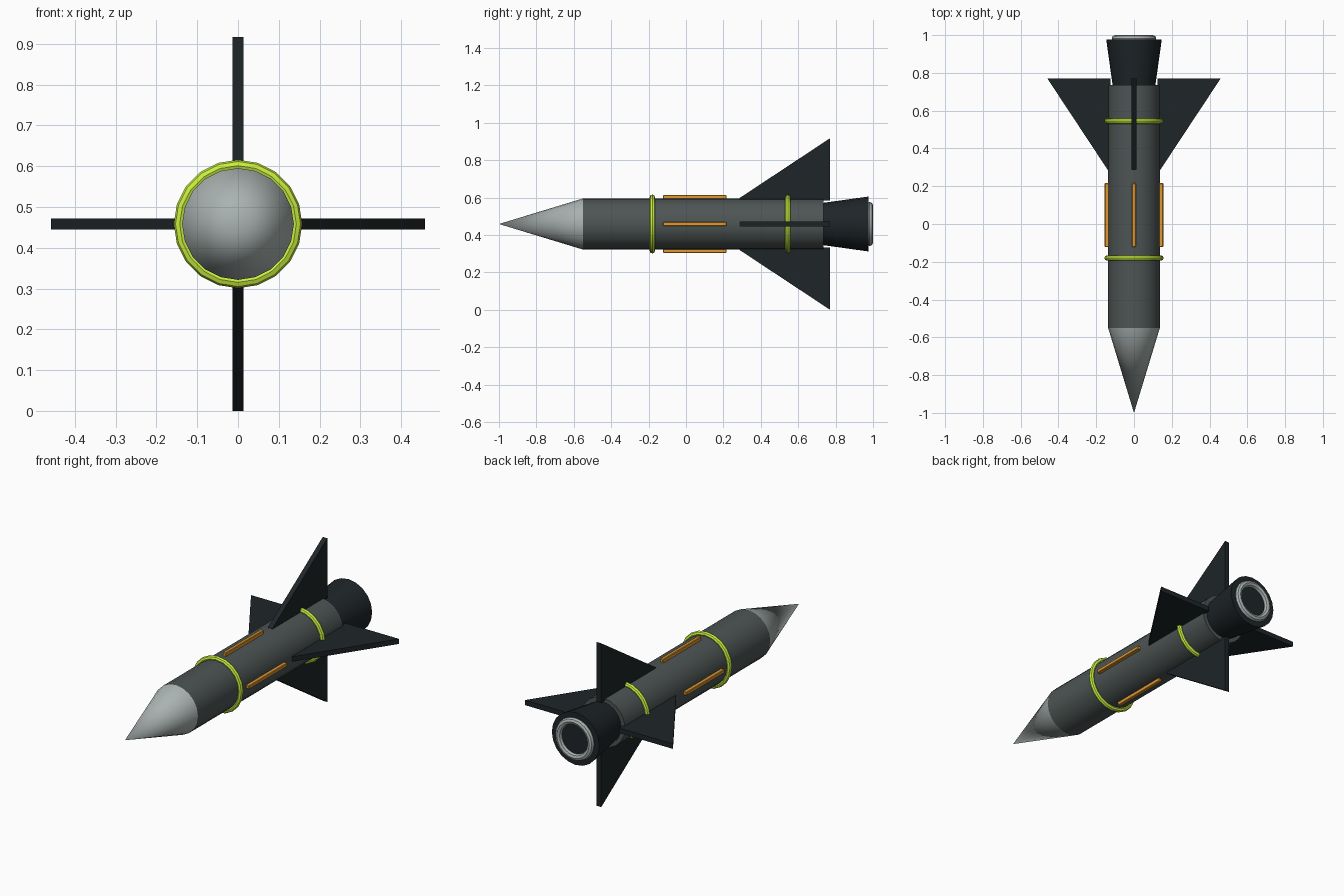
import bpy, bmesh, math
from mathutils import Matrix, Vector

if "Cube" in bpy.data.objects:
    bpy.data.objects.remove(bpy.data.objects["Cube"])

ZC = 0.4585   # height of the long axis
SIDES = 20


def mat(name, rgb):
    m = bpy.data.materials.new(name)
    m.diffuse_color = (*rgb, 1)
    m.use_nodes = True
    m.node_tree.nodes["Principled BSDF"].inputs["Base Color"].default_value = m.diffuse_color
    return m


BODY = mat("dark_grey", (0.075, 0.09, 0.088))
BLACK = mat("near_black", (0.013, 0.018, 0.021))
PALE = mat("pale_grey", (0.40, 0.45, 0.44))
LIME = mat("lime", (0.58, 0.85, 0.05))
ORANGE = mat("orange", (0.75, 0.32, 0.03))


def finish(obj, name, material, smooth=True):
    obj.name = name
    obj.data.materials.append(material)
    if smooth:
        bpy.ops.object.select_all(action='DESELECT')
        obj.select_set(True)
        bpy.context.view_layer.objects.active = obj
        bpy.ops.object.shade_smooth_by_angle(angle=math.radians(30))
    return obj


def tube(name, y0, y1, r0, r1, material):
    # rotation takes local +z to world -y, so radius1 is the rear end
    bpy.ops.mesh.primitive_cone_add(vertices=SIDES, radius1=r1, radius2=r0, depth=y1 - y0,
                                    location=(0, (y0 + y1) / 2, ZC), rotation=(math.pi / 2, 0, 0))
    finish(bpy.context.object, name, material)


def ring(name, y, major, minor, material):
    bpy.ops.mesh.primitive_torus_add(major_radius=major, minor_radius=minor, major_segments=SIDES,
                                     minor_segments=8, location=(0, y, ZC),
                                     rotation=(math.pi / 2, 0, 0))
    finish(bpy.context.object, name, material)


def radial_plate(name, outline, thickness, angle, material, bevel=0):
    # (y, radius) outline extruded symmetrically and turned about the long axis
    bm = bmesh.new()
    face = bm.faces.new([bm.verts.new((-thickness / 2, y, r)) for y, r in outline])
    ext = bmesh.ops.extrude_face_region(bm, geom=[face])["geom"]
    bmesh.ops.translate(bm, verts=[g for g in ext if isinstance(g, bmesh.types.BMVert)],
                        vec=Vector((thickness, 0, 0)))
    bmesh.ops.recalc_face_normals(bm, faces=bm.faces)
    if bevel:
        bmesh.ops.bevel(bm, geom=bm.edges[:], offset=bevel, segments=1, affect='EDGES')
    bm.transform(Matrix.Translation((0, 0, ZC)) @ Matrix.Rotation(angle, 4, 'Y'))
    mesh = bpy.data.meshes.new(name)
    bm.to_mesh(mesh)
    bm.free()
    obj = bpy.data.objects.new(name, mesh)
    bpy.context.collection.objects.link(obj)
    finish(obj, name, material, smooth=False)


# fuselage, nose and nozzle
tube("nose_cone", -1.0, -0.55, 0, 0.137, PALE)
tube("fuselage", -0.55, 0.735, 0.137, 0.137, BODY)
tube("nozzle", 0.733, 0.977, 0.113, 0.147, BLACK)
ring("nozzle_rim", 0.982, 0.1, 0.018, PALE)

# bright bands
ring("front_band", -0.18, 0.143, 0.0145, LIME)
ring("rear_band", 0.545, 0.143, 0.0145, LIME)

# four fins and four side rails
for i, side in enumerate(("top", "right", "bottom", "left")):
    a = i * math.pi / 2
    radial_plate(side + "_fin", [(0.285, 0.125), (0.285, 0.138), (0.77, 0.4585), (0.77, 0.125)],
                 0.028, a, BLACK)
    radial_plate(side + "_rail", [(-0.122, 0.128), (-0.122, 0.155), (0.216, 0.155), (0.216, 0.128)],
                 0.02, a, ORANGE, bevel=0.003)
